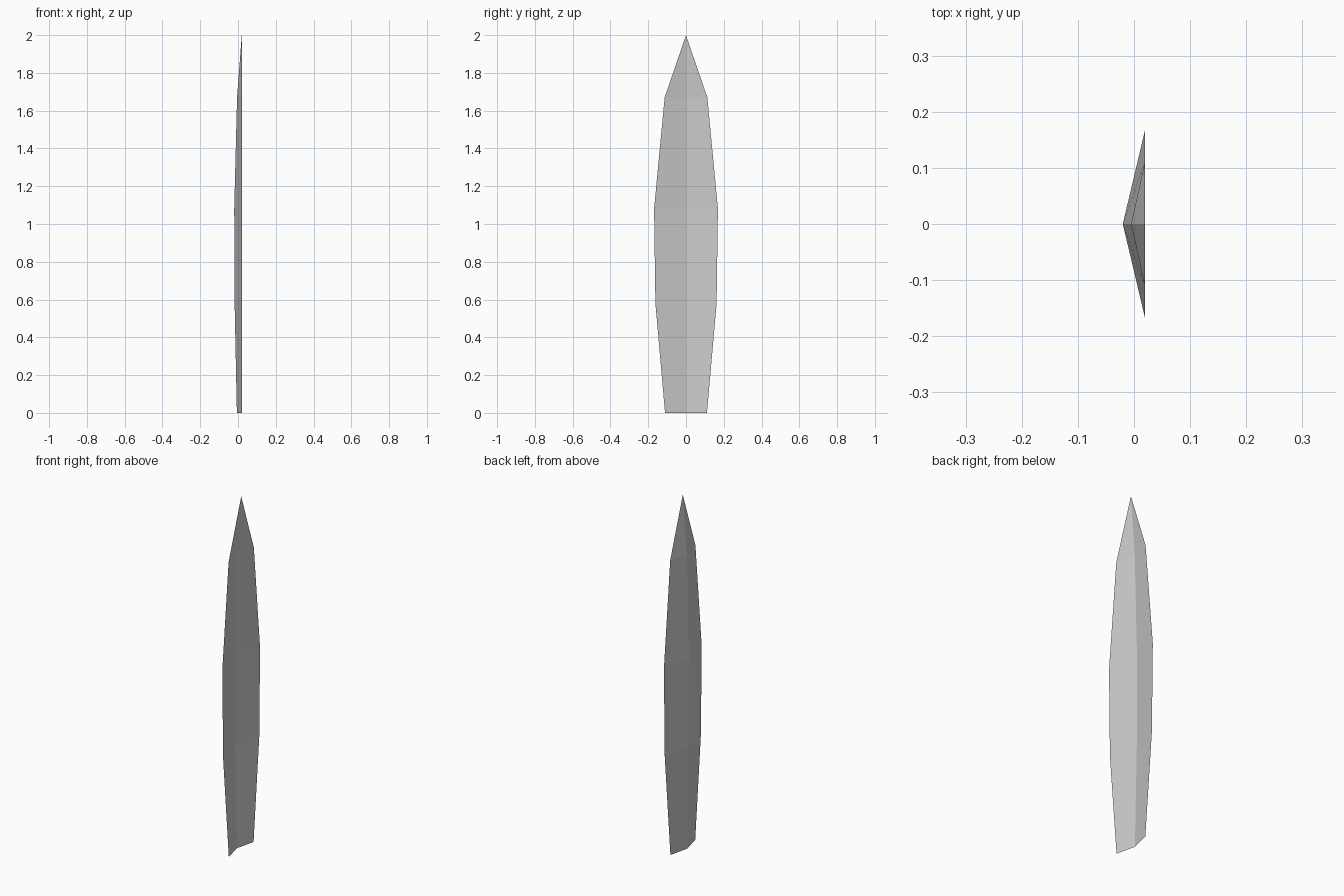
import bpy
import bmesh

if "Cube" in bpy.data.objects:
    bpy.data.objects.remove(bpy.data.objects["Cube"])

# Leaf blade stations: height, half width, spine x
EDGE_X = 0.02
STATIONS = [
    (0.00, 0.111, -0.006),
    (0.58, 0.162, -0.018),
    (1.08, 0.169, -0.020),
    (1.67, 0.113, -0.005),
]
TIP = (EDGE_X, 0.0, 2.0)

# Half of the folded blade, from spine to one edge, closing in a point
bm = bmesh.new()
rows = [(bm.verts.new((sx, 0, z)), bm.verts.new((EDGE_X, w, z)))
        for z, w, sx in STATIONS]
tip = bm.verts.new(TIP)
for (s0, e0), (s1, e1) in zip(rows, rows[1:]):
    bm.faces.new((s0, s1, e1, e0))
bm.faces.new((rows[-1][0], tip, rows[-1][1]))

mesh = bpy.data.meshes.new("leaf_blade")
bm.to_mesh(mesh)
bm.free()
blade = bpy.data.objects.new("leaf_blade", mesh)
bpy.context.collection.objects.link(blade)

# Mirror across the spine for the other half
mirror = blade.modifiers.new("other_half", 'MIRROR')
mirror.use_axis = (False, True, False)
mirror.use_clip = True
mirror.merge_threshold = 0.0005
